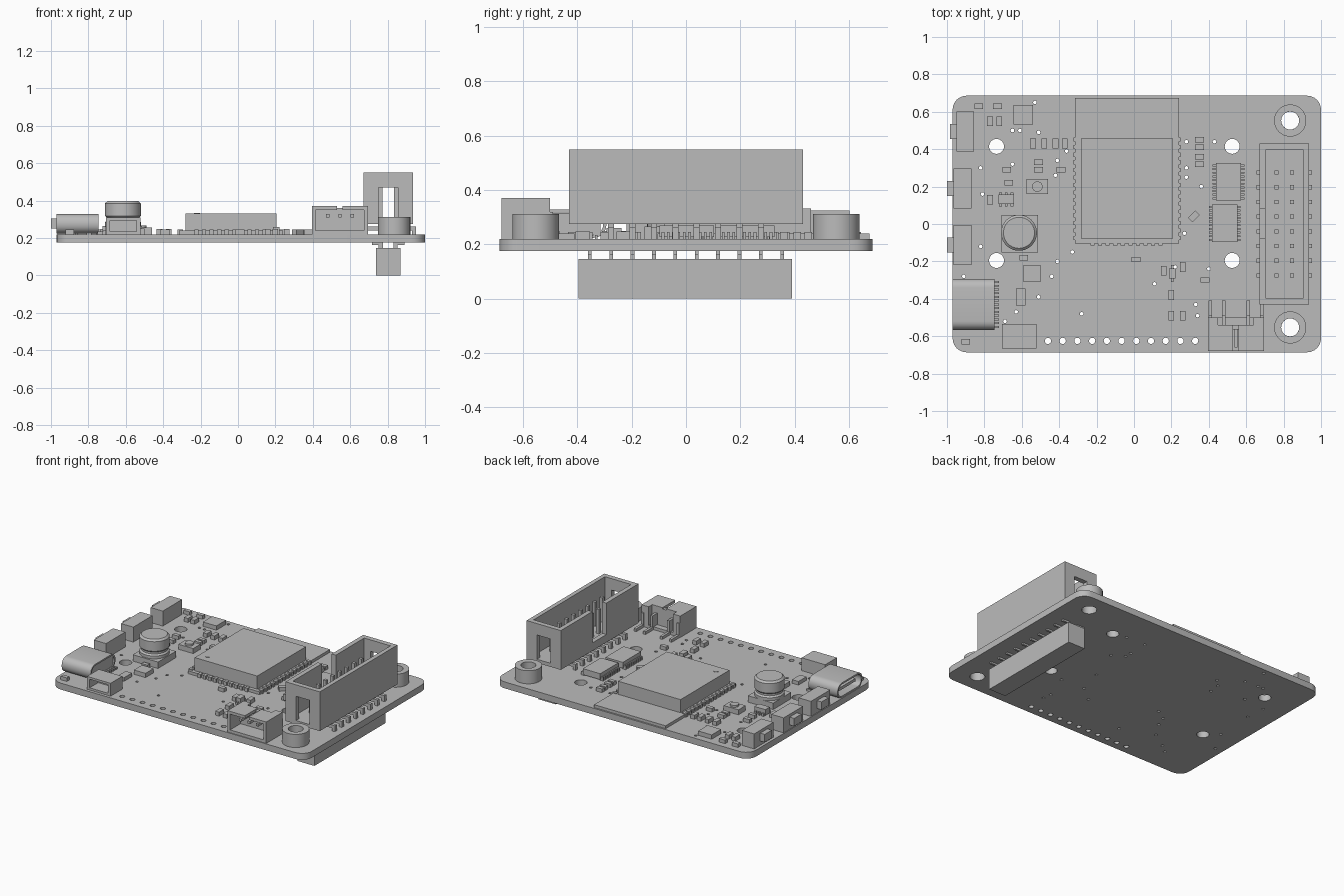
import bpy, bmesh, math
from mathutils import Matrix

default = bpy.data.objects.get("Cube")
if default:
    bpy.data.objects.remove(default)

grey = bpy.data.materials.new("plain grey")
grey.use_nodes = True
grey.diffuse_color = (0.5, 0.5, 0.5, 1)
grey.node_tree.nodes["Principled BSDF"].inputs["Base Color"].default_value = grey.diffuse_color

BOTTOM, TOP = 0.175, 0.22   # circuit board faces
PITCH = 0.0787              # connector pin spacing


def finish(name, bm, smooth=False):
    bmesh.ops.remove_doubles(bm, verts=bm.verts, dist=0.0002)
    bmesh.ops.recalc_face_normals(bm, faces=bm.faces)
    mesh = bpy.data.meshes.new(name)
    bm.to_mesh(mesh)
    bm.free()
    mesh.materials.append(grey)
    obj = bpy.data.objects.new(name, mesh)
    bpy.context.collection.objects.link(obj)
    if smooth:
        bpy.ops.object.select_all(action='DESELECT')
        obj.select_set(True)
        bpy.context.view_layer.objects.active = obj
        bpy.ops.object.shade_smooth_by_angle(angle=math.radians(35))
    return obj


def boxes(name, spans):
    """One object made of boxes, each given as x, y and z ranges."""
    bm = bmesh.new()
    for x0, x1, y0, y1, z0, z1 in spans:
        size = Matrix.Diagonal((x1 - x0, y1 - y0, z1 - z0, 1))
        place = Matrix.Translation(((x0 + x1) / 2, (y0 + y1) / 2, (z0 + z1) / 2))
        bmesh.ops.create_cube(bm, size=1, matrix=place @ size)
    # boxes stay separate shells
    mesh_name = name
    bmesh.ops.recalc_face_normals(bm, faces=bm.faces)
    mesh = bpy.data.meshes.new(mesh_name)
    bm.to_mesh(mesh)
    bm.free()
    mesh.materials.append(grey)
    obj = bpy.data.objects.new(name, mesh)
    bpy.context.collection.objects.link(obj)
    return obj


def block(cx, cy, w, d, z0, z1):
    return (cx - w / 2, cx + w / 2, cy - d / 2, cy + d / 2, z0, z1)


def circle(cx, cy, r, n=12):
    return [(cx + r * math.cos(math.tau * i / n), cy + r * math.sin(math.tau * i / n)) for i in range(n)]


def rounded(x0, x1, y0, y1, r, n=6):
    corners = [(x1 - r, y1 - r), (x0 + r, y1 - r), (x0 + r, y0 + r), (x1 - r, y0 + r)]
    return [(cx + r * math.cos((k + i / n) * math.pi / 2), cy + r * math.sin((k + i / n) * math.pi / 2))
            for k, (cx, cy) in enumerate(corners) for i in range(n + 1)]


def plate(name, outlines, lo, hi, along_x=False):
    """Extrude a filled outline; further outlines become holes."""
    curve = bpy.data.curves.new(name, 'CURVE')
    curve.dimensions = '2D'
    curve.fill_mode = 'BOTH'
    curve.extrude = (hi - lo) / 2
    for points in outlines:
        spline = curve.splines.new('POLY')
        spline.points.add(len(points) - 1)
        for target, (u, v) in zip(spline.points, points):
            target.co = (u, v, 0, 1)
        spline.use_cyclic_u = True
    helper = bpy.data.objects.new(name + " outline", curve)
    mesh = bpy.data.meshes.new_from_object(helper)
    bm = bmesh.new()
    bm.from_mesh(mesh)
    bpy.data.objects.remove(helper)
    bpy.data.curves.remove(curve)
    bpy.data.meshes.remove(mesh)
    for v in bm.verts:
        u, w, h = v.co.x, v.co.y, v.co.z + (lo + hi) / 2
        v.co = (h, u, w) if along_x else (u, w, h)
    return finish(name, bm, smooth=True)


def lathe(name, cx, cy, profile):
    bm = bmesh.new()
    verts = [bm.verts.new((cx + r, cy, z)) for r, z in profile]
    edges = [bm.edges.new(pair) for pair in zip(verts, verts[1:])]
    bmesh.ops.spin(bm, geom=verts + edges, cent=(cx, cy, 0), axis=(0, 0, 1),
                   angle=math.tau, steps=40)
    return finish(name, bm, smooth=True)


# Circuit board with mounting holes, a row of pads and small vias
BOSSES = [(0.835, side * 0.553) for side in (-1, 1)]
holes = [circle(x, y, 0.048, 24) for x, y in BOSSES]
holes += [circle(x, y, 0.04, 24) for x in (-0.735, 0.525) for y in (-0.195, 0.415)]
holes += [circle(-0.46 + PITCH * i, -0.625, 0.017) for i in range(11)]
vias = [(-53, 65), (-65, 50), (-61, 50), (-51, 49), (-82, 30), (-65, 32), (-41, 34), (-36, 39),
        (-42, 26), (-81, 16), (-82, -12), (-41, -20), (-33, -15), (-44, -28), (-91, -28), (-69, -52),
        (-63, -47), (-28, -48), (11, -32), (22, -23), (40, -24), (33, -43), (28, 30), (28, 44),
        (43, 44), (36, 20), (27, -5), (34, -49), (-51, -39), (28, 25)]
holes += [circle(x / 100, y / 100, 0.01, 8) for x, y in vias]
plate("circuit_board", [rounded(-0.97, 1, -0.686, 0.686, 0.075)] + holes, BOTTOM, TOP)

# Round spacers
for label, (x, y) in zip(("front", "back"), BOSSES):
    plate(label + "_spacer", [circle(x, y, 0.086, 40), circle(x, y, 0.048, 40)], TOP, 0.312)

# Shrouded header: floor, walls with a keyway, end walls with a window
LOW, HIGH = 0.275, 0.55
walls = [(0.67, 0.935, -0.43, 0.43, LOW, 0.3), (0.905, 0.935, -0.43, 0.43, LOW, HIGH),
         (0.67, 0.702, -0.43, -0.075, LOW, HIGH), (0.67, 0.702, 0.08, 0.43, LOW, HIGH),
         (0.67, 0.702, -0.075, 0.08, LOW, 0.33)]
for y0, y1 in ((-0.43, -0.395), (0.395, 0.43)):
    walls += [(0.7, 0.75, y0, y1, LOW, HIGH), (0.855, 0.91, y0, y1, LOW, HIGH),
              (0.75, 0.855, y0, y1, 0.47, HIGH)]
boxes("header_shroud", walls)
pins = []
for i in range(8):
    y = (i - 3.5) * PITCH
    for side in (-1, 1):
        pins.append(block(0.803 + side * 0.042, y, 0.022, 0.022, 0.24, 0.47))
        pins.append(block(0.803 + side * 0.09, y, 0.1, 0.022, 0.24, 0.262))
        pins.append(block(0.803 + side * 0.137, y, 0.022, 0.022, TOP, 0.262))
boxes("header_pins", pins)

# Socket under the board
boxes("underside_socket", [(0.737, 0.869, -0.395, 0.39, 0, 0.147)])
boxes("socket_leads", [span for i in range(10) for side in (-1, 1) for span in (
    block(0.803 + side * 0.04, (i - 4.5) * PITCH, 0.022, 0.014, 0.14, BOTTOM),
    block(0.803 + side * 0.06, (i - 4.5) * PITCH, 0.055, 0.014, 0.162, BOTTOM))])

# Radio module with shield can and edge pads
boxes("module_board", [(-0.315, 0.24, -0.105, 0.675, TOP, 0.24)])
boxes("module_shield", [(-0.28, 0.205, -0.08, 0.46, 0.238, 0.332)])
pads = [block(x, -0.075 + 0.0405 * i, 0.03, 0.022, TOP, 0.245) for x in (-0.308, 0.233) for i in range(14)]
pads += [block(-0.222 + 0.0405 * i, -0.1, 0.022, 0.03, TOP, 0.245) for i in range(10)]
boxes("module_pads", pads)
plate("shield_dot", [circle(-0.22, -0.02, 0.016)], 0.33, 0.335)

# Two driver chips with gull-wing leads
for label, cx, cy in (("back", 0.505, 0.225), ("front", 0.485, 0.003)):
    boxes(label + "_chip", [block(cx, cy, 0.135, 0.2, 0.228, 0.27)])
    boxes(label + "_chip_leads", [block(cx + side * 0.073, cy + (i - 4.5) * 0.0195, 0.024, 0.01, TOP, 0.245)
                                  for i in range(10) for side in (-1, 1)])

# Side buttons with actuators and end tabs
for label, cy, x0 in (("back", 0.495, -0.95), ("middle", 0.19, -0.965), ("front", -0.112, -0.965)):
    boxes(label + "_button", [(x0, x0 + 0.095, cy - 0.107, cy + 0.107, TOP, 0.325),
                              (x0 - 0.035, x0 + 0.01, cy - 0.04, cy + 0.04, 0.25, 0.305)])

# Rounded port with tongue and leads
plate("port_shell", [rounded(-0.567, -0.293, 0.224, 0.328, 0.048),
                     rounded(-0.555, -0.305, 0.235, 0.317, 0.038)], -0.97, -0.745, along_x=True)
boxes("port_tongue", [(-0.95, -0.75, -0.52, -0.34, 0.266, 0.286), (-0.8, -0.75, -0.545, -0.315, 0.237, 0.315)])
boxes("port_leads", [block(-0.737, -0.31 - 0.02 * i, 0.03, 0.01, TOP, 0.235) for i in range(13)])

# Can capacitor on a square base
boxes("capacitor_base", [block(-0.612, -0.052, 0.195, 0.2, TOP, 0.265)])
lathe("capacitor_can", -0.615, -0.047, [(0, 0.397), (0.083, 0.397), (0.096, 0.385), (0.096, 0.318),
                                      (0.086, 0.308), (0.086, 0.295), (0.096, 0.285), (0.096, 0.26), (0, 0.26)])

# Small front connector, open towards the front edge
boxes("small_connector", [(-0.705, -0.522, -0.665, -0.535, 0.295, 0.31), (-0.705, -0.522, -0.665, -0.535, TOP, 0.235),
                          (-0.705, -0.685, -0.665, -0.535, TOP, 0.31), (-0.542, -0.522, -0.665, -0.535, TOP, 0.31),
                          (-0.705, -0.522, -0.57, -0.535, TOP, 0.31)])

# Four-pin connector: hollow shell with a slotted roof, contacts and leads
boxes("cable_connector", [(0.395, 0.695, -0.68, -0.5, TOP, 0.24), (0.395, 0.415, -0.68, -0.5, TOP, 0.37),
                          (0.675, 0.695, -0.68, -0.5, TOP, 0.37), (0.4, 0.69, -0.565, -0.54, TOP, 0.36),
                          (0.395, 0.53, -0.68, -0.54, 0.35, 0.37), (0.56, 0.695, -0.68, -0.54, 0.35, 0.37),
                          (0.395, 0.45, -0.54, -0.5, 0.22, 0.37), (0.64, 0.695, -0.54, -0.5, 0.22, 0.37)])
boxes("cable_contacts", [block(x, -0.6, 0.018, 0.12, 0.31, 0.328) for x in (0.48, 0.545, 0.61)])
boxes("cable_leads", [span for x in (0.407, 0.48, 0.61, 0.683) for span in (
    block(x, -0.455, 0.018, 0.09, TOP, 0.24), block(x, -0.515, 0.018, 0.05, TOP, 0.32))])

# Larger surface-mount parts
boxes("sensor", [block(-0.593, 0.585, 0.105, 0.105, TOP, 0.25)])
boxes("tiny_button", [block(-0.517, 0.2, 0.115, 0.08, TOP, 0.255)])
plate("tiny_button_cap", [circle(-0.517, 0.2, 0.028, 20)], 0.25, 0.268)
boxes("power_chip", [block(-0.545, -0.265, 0.09, 0.09, TOP, 0.25)])
boxes("regulator", [block(-0.683, 0.132, 0.085, 0.05, 0.225, 0.265)]
      + [block(-0.683 + i * 0.03, 0.132, 0.015, 0.075, TOP, 0.24) for i in (-1, 0, 1)])
boxes("transistor", [block(0.205, -0.265, 0.035, 0.055, TOP, 0.26), block(0.205, -0.265, 0.015, 0.09, TOP, 0.235)])
boxes("resistor_array", [block(-0.605, -0.39, 0.05, 0.09, TOP, 0.245)])
diode = boxes("turned_diode", [block(0, 0, 0.035, 0.055, TOP, 0.245)])
diode.rotation_euler.z = -math.pi / 4
diode.location = (0.32, 0.04, 0)

# Chip resistors and capacitors, positions in hundredths
across = [(-83, 63), (-73, 63), (-68, 29), (-67, 22), (-51, 33), (-51, 29), (-39, 29), (35, 45), (35, 41),
          (35, 36), (35, 32), (-59, -18), (1, -19), (38, -30), (-90, -63)]
upright = [(-77, 55), (-72, 55), (-54, 43), (-48, 43), (-42, 43), (-37, 43), (-77, 13), (16, -25),
           (26, -23), (20, -38), (26, -49), (20, -49)]
boxes("chips_across", [block(x / 100, y / 100, 0.047, 0.028, TOP, 0.245) for x, y in across])
boxes("chips_upright", [block(x / 100, y / 100, 0.03, 0.052, TOP, 0.248) for x, y in upright])
